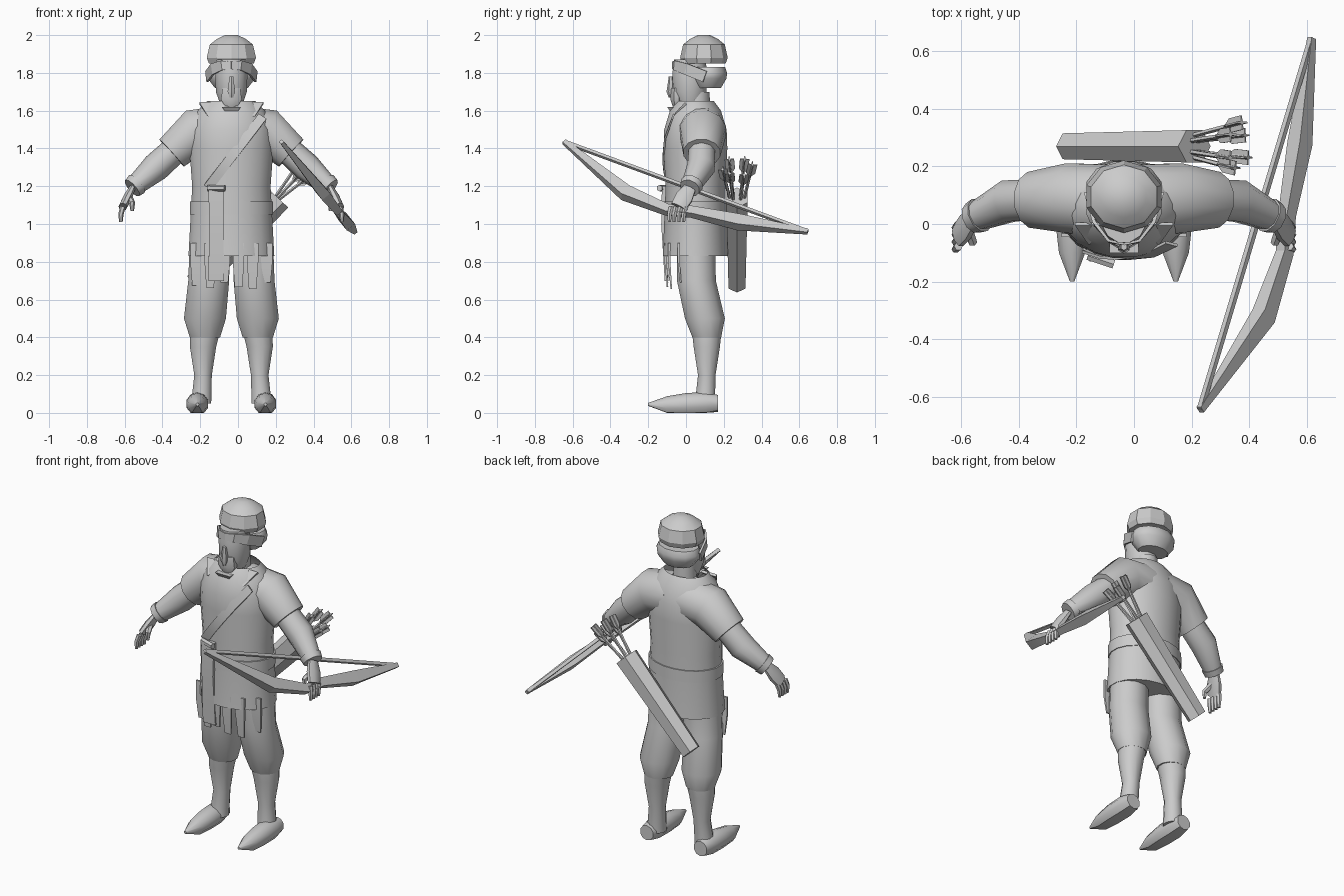
import bpy, bmesh, math, random
from mathutils import Vector

cube = bpy.data.objects.get("Cube")
if cube:
    bpy.data.objects.remove(cube, do_unlink=True)

MID = -.035  # x of the figure's own centre plane
X, Y, Z = Vector((1, 0, 0)), Vector((0, 1, 0)), Vector((0, 0, 1))
random.seed(4)

grey = bpy.data.materials.new("plain grey")
grey.use_nodes = True
shade = (.6, .6, .6, 1)
grey.diffuse_color = shade
grey.node_tree.nodes["Principled BSDF"].inputs["Base Color"].default_value = shade


def loft(name, points, radii, sides=10, across=X, deep=1, axis=None, open_top=False, angle=40):
    """Skin a row of rings; deep is each ring's depth relative to its radius."""
    bm = bmesh.new()
    centres = [Vector(p) for p in points]
    last = len(centres) - 1
    grow = 1 / math.cos(math.pi / sides) if sides < 7 else 1
    loops = []
    for i, (centre, radius) in enumerate(zip(centres, radii)):
        along = axis or (centres[min(i + 1, last)] - centres[max(i - 1, 0)]).normalized()
        u = (across - along * across.dot(along)).normalized()
        v = along.cross(u) * deep
        loop = []
        for k in range(sides):
            turn = math.tau * (k + .5) / sides
            spot = centre + (u * math.cos(turn) + v * math.sin(turn)) * radius * grow
            spot.z = max(spot.z, 0)
            loop.append(bm.verts.new(spot))
        loops.append(loop)
    for low, high in zip(loops, loops[1:]):
        for k in range(sides):
            after = (k + 1) % sides
            bm.faces.new((low[k], low[after], high[after], high[k]))
    bm.faces.new(loops[0][::-1])
    if not open_top:
        bm.faces.new(loops[-1])
    bmesh.ops.recalc_face_normals(bm, faces=bm.faces)
    mesh = bpy.data.meshes.new(name)
    bm.to_mesh(mesh)
    bm.free()
    mesh.materials.append(grey)
    part = bpy.data.objects.new(name, mesh)
    bpy.context.collection.objects.link(part)
    bpy.ops.object.select_all(action='DESELECT')
    bpy.context.view_layer.objects.active = part
    part.select_set(True)
    bpy.ops.object.shade_smooth_by_angle(angle=math.radians(angle))


def column(name, y, heights, radii, **options):
    """Level rings stacked on the centre plane."""
    loft(name, [(MID, y, z) for z in heights], radii, axis=Z, **options)


def pair(name, points, radii, **options):
    """Same part on both sides; x is the distance from the centre plane."""
    for word, sign in (("left", 1), ("right", -1)):
        mirrored = [(MID + sign * x, y, z) for x, y, z in points]
        loft(f"{word}_{name}", mirrored, radii, **options)


# Tunic, belt and neck
column("tunic", .05, (.83, 1.2, 1.4, 1.5, 1.6, 1.65), (.23, .21, .225, .22, .18, .13),
       sides=20, deep=.76, open_top=True)
column("belt", .05, (1.05, 1.12), (.223, .223), sides=20, deep=.76)
column("neck", .06, (1.5, 1.7), (.07, .065))

# Sleeves, arms and cuffs follow the arm joints
chest, shoulder = Vector((.05, .08, 1.5)), Vector((.19, .09, 1.49))
elbow, wrist = Vector((.4, .08, 1.3)), Vector((.525, .02, 1.19))
sleeve_end = shoulder.lerp(elbow, .6)
pair("sleeve", (chest, shoulder, sleeve_end), (.13, .125, .1), sides=12, across=Y)
pair("forearm", (shoulder, elbow, wrist), (.07, .076, .05), across=Y)
pair("cuff", (elbow.lerp(wrist, .8), wrist), (.062, .056), across=Y)

# Hands with hanging fingers
knuckles = Vector((.575, -.04, 1.09))
pair("palm", (wrist, wrist.lerp(knuckles, .5), knuckles), (.035, .05, .045),
     sides=8, across=Y, deep=.5)
for i in range(4):
    root = knuckles + Y * .025 * (i - 1.5)
    bend = root + Vector((.01, -.01, -.04))
    pair(f"finger_{i + 1}", (root, bend, bend - Z * .04), (.013, .012, .008),
         sides=6, across=Y)
palm = wrist.lerp(knuckles, .4)
thumb = palm + Vector((-.02, -.06, -.04))
pair("thumb", (palm, thumb, thumb - Z * .04), (.016, .014, .008), sides=6, across=Y)

# Puffed trousers, lower legs and pointed shoes
pair("trouser_leg", ((.115, .055, .9), (.12, .055, .7), (.14, .1, .5), (.14, .11, .4)),
     (.11, .112, .115, .083), sides=12, axis=Z, deep=.95)
pair("lower_leg", ((.14, .11, .42), (.15, .11, .35), (.15, .11, .2), (.16, .1, .05)),
     (.08, .072, .048, .055), sides=12, axis=Z)
pair("shoe", ((.18, .17, .05), (.18, .1, .05), (.18, 0, .045), (.18, -.1, .04), (.18, -.2, .045)),
     (.045, .06, .06, .048, .008), axis=-Y)

# Head with nose, beard, rolled hair and cap
column("face", .02, (1.63, 1.7, 1.8, 1.87), (.06, .085, .088, .08), sides=12, deep=1.08)
column("nose", -.08, (1.67, 1.7, 1.78), (.01, .02, .01), sides=6)
column("beard", -.05, (1.62, 1.66, 1.72), (.035, .06, .05), sides=8, deep=.6)
column("hair", .12, (1.72, 1.77, 1.8, 1.83), (.09, .13, .135, .12), sides=12, deep=.75)
column("cap", .095, (1.85, 1.88, 1.95, 1.98, 2), (.125, .137, .12, .08, .035),
       deep=.92, angle=30)

# Slanting eye shade swept back along the cheeks, and collar points
pair("eye_shade", ((0, -.07, 1.84), (.05, -.06, 1.84), (.1, 0, 1.82), (.13, .1, 1.78)),
     (.02, .025, .03, .03), sides=4, across=Z, deep=.2, angle=20)
pair("collar_point", ((.12, 0, 1.64), (.12, -.07, 1.57)), (.05, .004),
     sides=4, deep=.15, angle=20)
column("collar_knot", -.05, (1.56, 1.62), (.01, .05), sides=4, angle=20)


def tunic_front(x):
    """Depth of the tunic's front surface at x."""
    return .05 - .17 * math.sqrt(1 - ((x - MID) / .23) ** 2)


# Chest strap, hanging sash and ragged skirt strips
strap = [(x, tunic_front(x), 1.4 + x * 1.3) for x in (.13, .05, -.04, -.1, -.16)]
loft("chest_strap", strap, [.025] * len(strap), sides=4, deep=.2)
loft("sash", [(-.115, y, z) for y, z in ((-.115, 1.2), (-.12, 1), (-.1, .7))],
     (.042, .037, .042), sides=4, deep=.3, angle=20)
loft("sash_knot", ((-.16, -.11, 1.19), (-.07, -.14, 1.19)), (.015, .015), sides=6)
for i in range(6):
    x = MID + .075 * (i - 2.5)
    y = tunic_front(x) + .01
    low = random.uniform(.65, .75)
    loft(f"skirt_strip_{i + 1}", ((x, y, .9), (x, y, .8), (x, y + .01, low)),
         (.03, .03, .02), sides=4, deep=.2, angle=20)

# Quiver slung across the back
base, mouth = Vector((-.225, .27, .68)), Vector((.21, .27, 1.14))
lean = (mouth - base).normalized()
loft("quiver", (base, mouth), (.045, .056), sides=6, across=Y, deep=1.2, angle=20)

# Arrows fanning out of its mouth
for i in range(6):
    turn = math.tau * i / 6
    start = mouth - lean * .08 + Y * .025 * math.cos(turn)
    spread = Y * math.cos(turn) + lean.cross(Y) * math.sin(turn)
    way = (lean + spread * .18).normalized()
    tip = start + way * random.uniform(.28, .33)
    loft(f"arrow_shaft_{i + 1}", (start, tip), (.007, .007), sides=5, across=Y)
    for word, fin in (("upright", Y), ("level", way.cross(Y))):
        loft(f"{word}_feather_{i + 1}", (tip - way * .09, tip - way * .06, tip),
             (.005, .025, .025), sides=4, across=fin, deep=.12, angle=20)

# Bow held in the left hand, its string running straight from tip to tip
front_tip, back_tip = Vector((.23, -.645, 1.435)), Vector((.617, .645, .96))
slope = (back_tip.x - front_tip.x) / (front_tip.z - back_tip.z)
bow_side = Vector((1, 0, slope)).normalized()
stave = [front_tip]
for y, z in ((-.32, 1.165), (-.1, 1.075), (.03, 1.065), (.28, 1.01)):
    stave.append(Vector((front_tip.x + (front_tip.z - z) * slope, y, z)))
stave.append(back_tip)
loft("bow", stave, (.01, .028, .02, .02, .028, .01), sides=4, across=bow_side,
     deep=1.25, angle=20)
loft("bow_string", (front_tip, back_tip), (.009, .009), sides=4, across=bow_side, angle=20)
